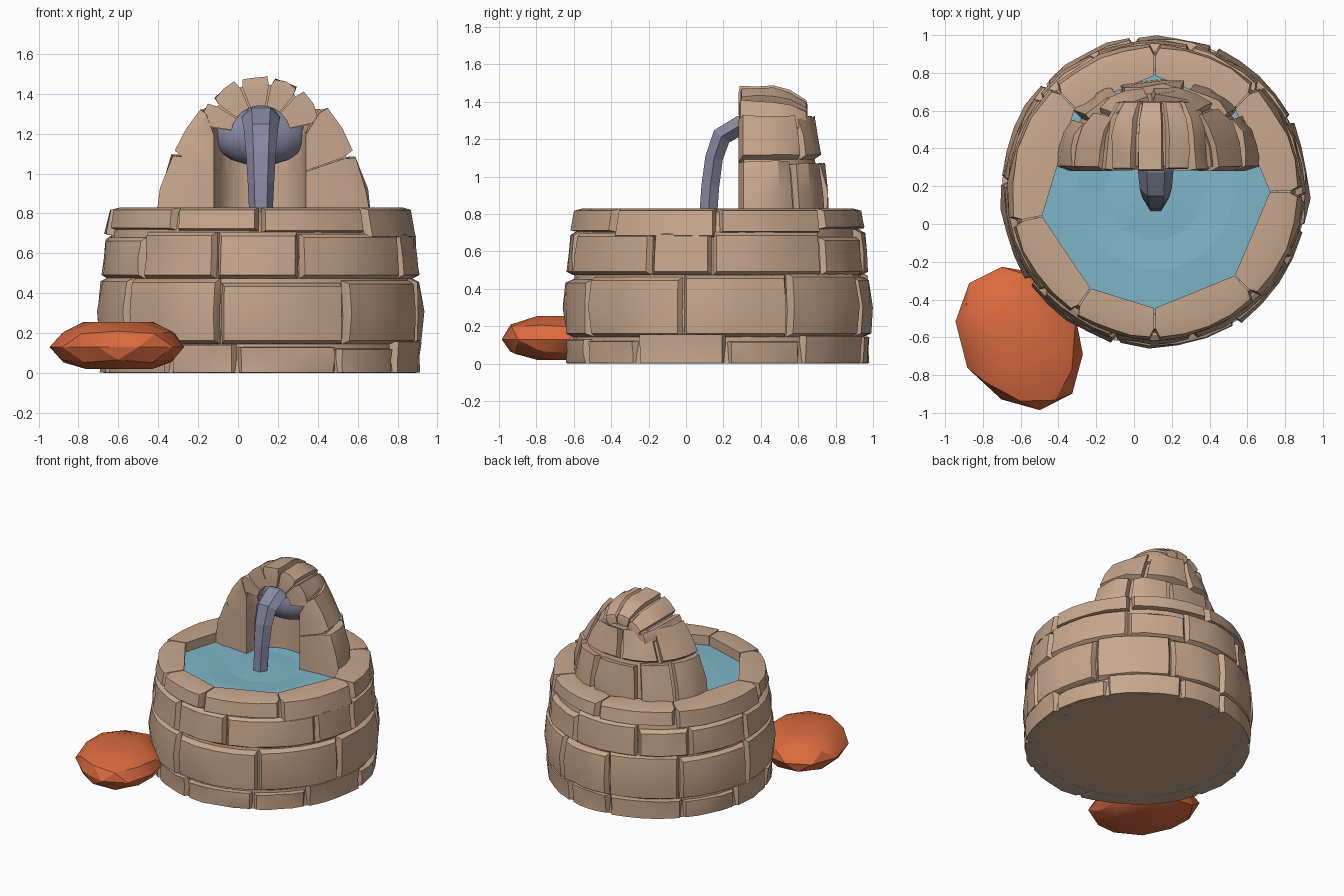
import bpy, bmesh, math, random
from mathutils import Vector, Matrix

if "Cube" in bpy.data.objects:
    bpy.data.objects.remove(bpy.data.objects["Cube"])

random.seed(7)
CX, CY = 0.11, 0.17      # basin centre
HX, HY = 0.13, 0.28      # hood centre and front plane


def material(name, rgb):
    m = bpy.data.materials.new(name)
    m.diffuse_color = (*rgb, 1)
    m.use_nodes = True
    m.node_tree.nodes["Principled BSDF"].inputs["Base Color"].default_value = m.diffuse_color
    return m


STONE = material("tan_stone", (0.58, 0.39, 0.27))
WATER = material("pool_water", (0.21, 0.47, 0.58))
SLATE = material("slate_blue", (0.24, 0.25, 0.36))
ORANGE = material("orange", (0.70, 0.145, 0.05))


def finish(bm, name, mat, smooth=None):
    bmesh.ops.recalc_face_normals(bm, faces=bm.faces)
    me = bpy.data.meshes.new(name)
    bm.to_mesh(me)
    bm.free()
    me.materials.append(mat)
    ob = bpy.data.objects.new(name, me)
    bpy.context.collection.objects.link(ob)
    if smooth:
        bpy.ops.object.select_all(action='DESELECT')
        ob.select_set(True)
        bpy.context.view_layer.objects.active = ob
        bpy.ops.object.shade_smooth_by_angle(angle=math.radians(smooth))
    return ob


def interp(table, z):
    for (z0, a), (z1, b) in zip(table, table[1:]):
        if z <= z1:
            return a + (b - a) * max(0, (z - z0) / (z1 - z0))
    return table[-1][1]


def stone(bm, f, u0, u1, v0, v1, nu=4, nv=2, eu=0.02, ev=0.02, jit=0.08, w1=1.0):
    """Chamfered, slightly rough block; f maps (u, v, depth w) to space."""
    layers = [(0, 0), (0.72 * w1, 0), (w1, 1)]
    V = {}
    for k, (w, ins) in enumerate(layers):
        a0, a1 = u0 + eu * ins, u1 - eu * ins
        b0, b1 = v0 + ev * ins, v1 - ev * ins
        for i in range(nu + 1):
            for j in range(nv + 1):
                ww = w + (random.uniform(-jit, jit * 0.5) if ins else 0)
                V[i, j, k] = bm.verts.new(f(a0 + (a1 - a0) * i / nu, b0 + (b1 - b0) * j / nv, ww))
    face = lambda *keys: bm.faces.new([V[q] for q in keys])
    for i in range(nu):
        for j in range(nv):
            for k in (0, 2):
                face((i, j, k), (i + 1, j, k), (i + 1, j + 1, k), (i, j + 1, k))
    for k in range(2):
        for j in (0, nv):
            for i in range(nu):
                face((i, j, k), (i + 1, j, k), (i + 1, j, k + 1), (i, j, k + 1))
        for i in (0, nu):
            for j in range(nv):
                face((i, j, k), (i, j + 1, k), (i, j + 1, k + 1), (i, j, k + 1))


# Basin wall: three courses of curved blocks
WALL = [(0, .80), (.14, .805), (.27, .825), (.48, .80), (.70, .78), (.83, .757)]


def wall(u, z, w):
    r = 0.68 + (interp(WALL, z) - 0.68) * w
    return Vector((CX + r * math.cos(u), CY + r * 1.01 * math.sin(u), z))


bm = bmesh.new()
for z0, z1, n, off in ((0, .14, 11, .1), (.14, .47, 9, .35), (.47, .70, 10, .05)):
    cuts = [off + (i + random.uniform(-.2, .2)) * math.tau / n for i in range(n)]
    cuts.append(cuts[0] + math.tau)
    for a, b in zip(cuts, cuts[1:]):
        top = z1 + random.uniform(-.025, .02)
        stone(bm, wall, a + .006, b - .006, z0 + (.004 if z0 else 0), top, 4, 2, .025, .018 if z0 else .003)
finish(bm, "basin_wall_stones", STONE, 28)

# Rim blocks with straight inner edges
bm = bmesh.new()
cuts = [math.radians(d) for d in (0, 46, 90, 134, 192, 236, 270, 314, 360)]
for a, b in zip(cuts, cuts[1:]):
    low = .70 + random.uniform(-.03, .02)

    def rim(u, z, w, a=a, b=b):
        t = (u - a) / (b - a)
        ends = [Vector((math.cos(q), math.sin(q), 0)) * .61 for q in (a, b)]
        inner = ends[0].lerp(ends[1], t)
        outer = Vector((math.cos(u), math.sin(u), 0)) * interp(WALL, z)
        p = inner.lerp(outer, w)
        return Vector((CX + p.x, CY + p.y * 1.01, z))

    stone(bm, rim, a + .006, b - .006, low, .83, 4, 1, .03, .012, .04)
finish(bm, "basin_rim_stones", STONE, 28)


def lathe(bm, prof, n):
    rings = [[bm.verts.new((CX + r * math.cos(math.tau * i / n), CY + r * math.sin(math.tau * i / n), z))
              for i in range(n)] for r, z in prof]
    for p, q in zip(rings, rings[1:]):
        for i in range(n):
            bm.faces.new((p[i], p[(i + 1) % n], q[(i + 1) % n], q[i]))
    bm.faces.new(rings[0])
    bm.faces.new(rings[-1])


# Mortar core behind the blocks, with the closed underside
bm = bmesh.new()
lathe(bm, [(.785, .001), (.77, .14), (.785, .28), (.765, .48), (.745, .7), (.725, .81), (.65, .81), (.65, .7)], 32)
finish(bm, "basin_core", STONE, 28)

# Water surface with a shallow faceted ripple
bm = bmesh.new()
lathe(bm, [(.66, .72), (.66, .755), (.42, .762), (.26, .752), (.12, .758)], 14)
finish(bm, "pool_water", WATER)

# Hood: half-round courses around a niche
WIDTH = [(.74, .55), (.85, .55), (1.1, .47), (1.33, .32), (1.45, .18)]
DEPTH = [(.74, .49), (.85, .49), (1.1, .455), (1.33, .40), (1.45, .32)]


def hood(u, z, w):
    c, s = math.cos(u), max(0, math.sin(u))
    c = math.copysign(abs(c) ** .88, c)
    s = s ** .88
    rx = .23 + (interp(WIDTH, z) - .23) * w
    ry = .22 + (interp(DEPTH, z) - .22) * w
    tilt = .09 * (1 - w) * (z - .74) / .36
    return Vector((HX - .02 * (1 - w) + rx * c, HY + ry * s, z - tilt))


bm = bmesh.new()
for z0, z1, degs in ((.74, 1.1, (0, 38, 75, 112, 145, 180)), (1.1, 1.34, (0, 50, 95, 135, 180))):
    cuts = [math.radians(d) for d in degs]
    for a, b in zip(cuts, cuts[1:]):
        stone(bm, hood, a + (.012 if a else 0), b - (.012 if b < 3.1 else 0),
              z0 + .005, z1 + random.uniform(-.015, .01), 3, 2, .04, .015, .07)
finish(bm, "hood_stones", STONE, 28)

bm = bmesh.new()
stone(bm, hood, .04, math.pi - .04, .74, 1.36, 12, 4, .01, .01, 0, .82)
finish(bm, "hood_lining", STONE, 28)


# Wedge stones closing the arch
def cap(u, v, w):
    r = .145 + (.295 * (1 - .3 * v ** 4) - .145) * w
    return Vector((.115 + r * 1.03 * math.cos(u), HY + .37 * v, 1.195 + r * math.sin(u)))


bm = bmesh.new()
cuts = [math.radians(d) for d in (12, 50, 80, 112, 145, 172)]
for a, b in zip(cuts, cuts[1:]):
    stone(bm, cap, a + .02, b - .02, random.uniform(0, .03), 1, 2, 4, .05, .02, .08)
stone(bm, cap, cuts[0], cuts[-1], .06, .97, 8, 4, .01, .01, 0, .75)
finish(bm, "arch_wedge_stones", STONE, 28)

# Spring source inside the niche
bm = bmesh.new()
bmesh.ops.create_uvsphere(bm, u_segments=20, v_segments=10, radius=1,
                          matrix=Matrix.Translation((.11, .44, 1.19)) @ Matrix.Diagonal((.24, .14, .15, 1)))
finish(bm, "spring_source", SLATE, 40)

# Falling stream: six-sided tube bending down to the pool
bm = bmesh.new()
path = [(.42, 1.29, .10, .06), (.29, 1.275, .095, .06), (.19, 1.215, .085, .06),
        (.15, 1.10, .075, .055), (.13, .95, .066, .055), (.115, .74, .056, .055)]
rings = []
for i, (y, z, hw, hd) in enumerate(path):
    p, q = path[max(0, i - 1)], path[min(len(path) - 1, i + 1)]
    t = Vector((0, q[0] - p[0], q[1] - p[1])).normalized()
    nrm = Vector((0, t.z, -t.y))
    rings.append([bm.verts.new(Vector((.115, y, z)) + Vector((hw * math.cos(k * math.pi / 3), 0, 0))
                               + nrm * hd * math.sin(k * math.pi / 3)) for k in range(6)])
for p, q in zip(rings, rings[1:]):
    for k in range(6):
        bm.faces.new((p[k], p[(k + 1) % 6], q[(k + 1) % 6], q[k]))
bm.faces.new(rings[0])
bm.faces.new(rings[-1])
finish(bm, "water_stream", SLATE)

# Flattened orange boulder beside the basin
bm = bmesh.new()
bmesh.ops.create_icosphere(bm, subdivisions=2, radius=1)
for v in bm.verts:
    v.co *= random.uniform(.96, 1.03)
    v.co.z = max(-.78, min(.9, v.co.z * 1.05))
bmesh.ops.transform(bm, verts=bm.verts, matrix=Matrix.Translation((-.6, -.605, .13))
                    @ Matrix.Rotation(math.radians(-61), 4, 'Z') @ Matrix.Diagonal((.41, .315, .14, 1)))
finish(bm, "orange_boulder", ORANGE, 25)
